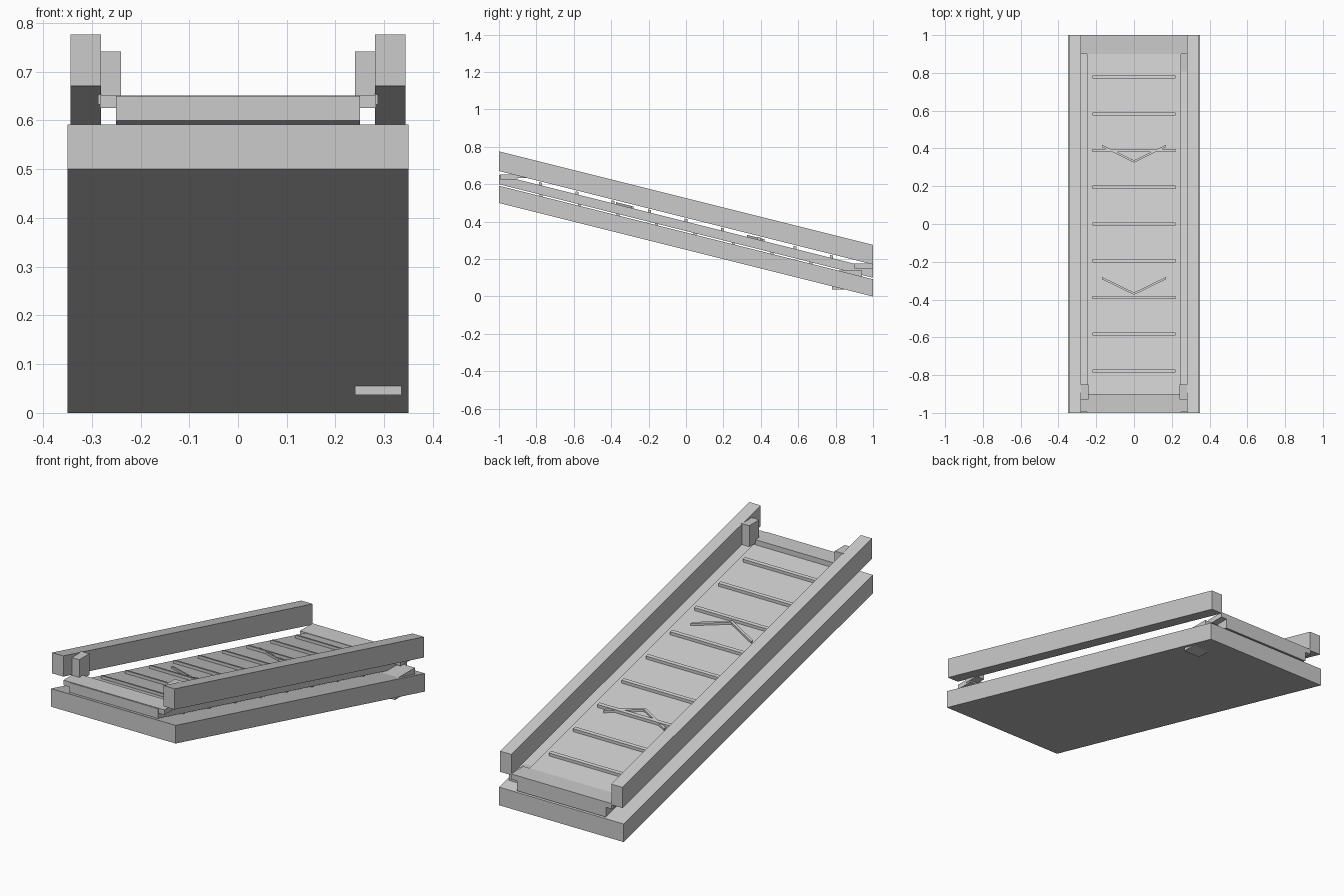
import bpy
import bmesh

if "Cube" in bpy.data.objects:
    bpy.data.objects.remove(bpy.data.objects["Cube"])

SLOPE = -0.25  # rise per unit of y; the machine drops towards +y


def prism(name, profile, z0, z1, slope=0.0):
    """Extrude an xy outline from z0 to z1, optionally sheared along the incline."""
    bm = bmesh.new()
    low = [bm.verts.new((x, y, z0 + slope * y)) for x, y in profile]
    high = [bm.verts.new((x, y, z1 + slope * y)) for x, y in profile]
    bm.faces.new(low[::-1])
    bm.faces.new(high)
    n = len(profile)
    for i in range(n):
        j = (i + 1) % n
        bm.faces.new((low[i], low[j], high[j], high[i]))
    bmesh.ops.recalc_face_normals(bm, faces=bm.faces)
    mesh = bpy.data.meshes.new(name)
    bm.to_mesh(mesh)
    bm.free()
    obj = bpy.data.objects.new(name, mesh)
    bpy.context.collection.objects.link(obj)
    return obj


def block(name, x0, x1, y0, y1, z0, z1, slope=0.0):
    return prism(name, [(x0, y0), (x1, y0), (x1, y1), (x0, y1)], z0, z1, slope)


def mirror_x(obj):
    obj.modifiers.new("mirror", "MIRROR").use_axis[0] = True


# Inclined base frame and belt (heights are given at y = 0)
block("base_frame", -0.35, 0.35, -1, 1, 0.25, 0.342, SLOPE)
block("belt", -0.25, 0.25, -1, 1, 0.35, 0.40, SLOPE)

# Side rails
mirror_x(block("side_rail", 0.281, 0.344, -1, 1, 0.421, 0.526, SLOPE))

# Level end plates at the high and low ends
block("upper_end_plate", -0.283, 0.283, -0.995, -0.9, 0.625, 0.651)
block("lower_end_plate", -0.283, 0.283, 0.9, 1.0, 0.15, 0.177)

# Posts beside the high end
mirror_x(block("sensor_post", 0.24, 0.287, -0.93, -0.85, 0.633, 0.741))

# Drive motor passing through the base at the low end
block("drive_motor", 0.24, 0.335, 0.78, 0.94, 0.037, 0.14)

# Cleats on the top run of the belt
for i in range(9):
    y = (i - 4) * 0.1945
    block("belt_cleat", -0.22, 0.22, y - 0.008, y + 0.008, 0.397, 0.415, SLOPE)

# Cleats on the return run
for i in range(8):
    y = -0.775 + i * 0.206
    block("return_cleat", -0.24, 0.24, y - 0.008, y + 0.008, 0.341, 0.352, SLOPE)

# Direction chevrons on the belt
for y in (0.325, -0.375):
    chevron = [(0, y), (0.17, y + 0.083), (0.17, y + 0.095), (0, y + 0.012),
               (-0.17, y + 0.095), (-0.17, y + 0.083)]
    prism("direction_chevron", chevron, 0.398, 0.411, SLOPE)
